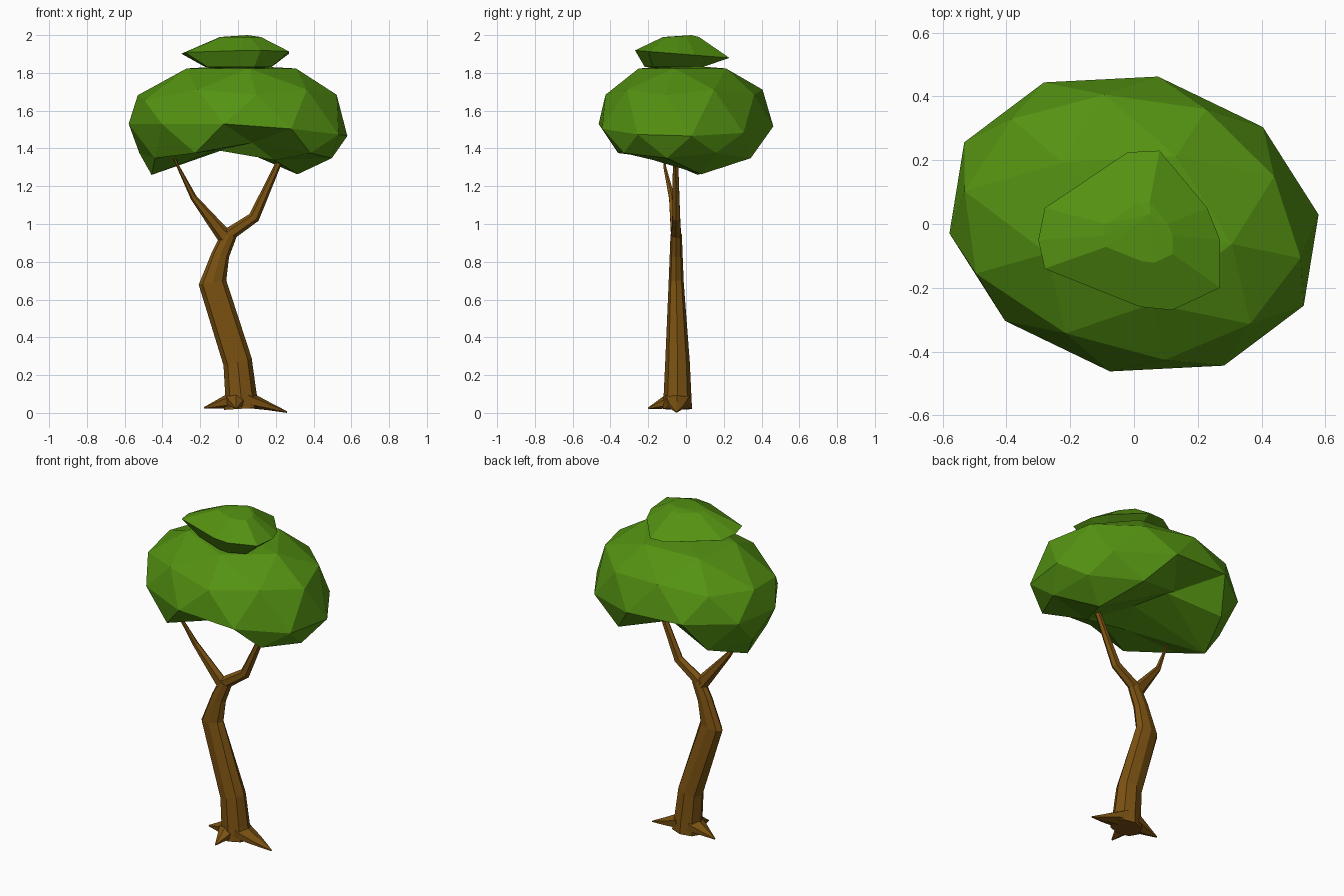
import bpy, bmesh
from math import cos, sin, pi, radians
from mathutils import Vector, Matrix

if "Cube" in bpy.data.objects:
    bpy.data.objects.remove(bpy.data.objects["Cube"])


def material(name, color):
    m = bpy.data.materials.new(name)
    m.diffuse_color = (*color, 1)
    m.use_nodes = True
    m.node_tree.nodes["Principled BSDF"].inputs["Base Color"].default_value = m.diffuse_color
    return m


BARK = material("bark", (0.20, 0.085, 0.006))
LEAF = material("leaf", (0.09, 0.29, 0.006))


def finish(bm, name, mat):
    bmesh.ops.recalc_face_normals(bm, faces=bm.faces)
    me = bpy.data.meshes.new(name)
    bm.to_mesh(me)
    bm.free()
    me.materials.append(mat)
    ob = bpy.data.objects.new(name, me)
    bpy.context.collection.objects.link(ob)
    return ob


def bridge(bm, rings):
    n = len(rings[0])
    for a, b in zip(rings, rings[1:]):
        for i in range(n):
            j = (i + 1) % n
            bm.faces.new((a[i], a[j], b[j], b[i]))


def tube(name, path, sides):
    """Faceted tube; path points are (x, y, z, in-plane radius, sideways radius)."""
    bm = bmesh.new()
    pts = [Vector(p[:3]) for p in path]
    rings = []
    for k, p in enumerate(pts):
        t = (pts[min(k + 1, len(pts) - 1)] - pts[max(k - 1, 0)]).normalized()
        ref = Vector((1, 0, 0)) if abs(t.y) > 0.8 else Vector((0, 1, 0))
        u = ref.cross(t).normalized()
        v = t.cross(u)
        ra, rb = path[k][3:]
        rings.append([bm.verts.new(p + u * ra * cos(2 * pi * i / sides)
                                   + v * rb * sin(2 * pi * i / sides))
                      for i in range(sides)])
    bridge(bm, rings)
    bm.faces.new(rings[0])
    bm.faces.new(rings[-1])
    return finish(bm, name, BARK)


# Crooked trunk
tube("trunk", [(0.02, -0.045, 0.022, 0.095, 0.077),
               (0.015, -0.045, 0.10, 0.083, 0.073),
               (-0.002, -0.045, 0.27, 0.077, 0.065),
               (-0.135, -0.052, 0.69, 0.074, 0.040),
               (-0.092, -0.052, 0.84, 0.047, 0.034),
               (-0.045, -0.052, 0.945, 0.040, 0.030)], 8)

# Forked branches
tube("left_branch", [(-0.06, -0.052, 0.92, 0.042, 0.030),
                     (-0.235, -0.075, 1.14, 0.017, 0.017),
                     (-0.315, -0.112, 1.30, 0.008, 0.008),
                     (-0.36, -0.12, 1.40, 0.006, 0.006)], 6)
tube("right_branch", [(-0.07, -0.052, 0.93, 0.036, 0.030),
                      (0.085, -0.052, 1.035, 0.030, 0.024),
                      (0.205, -0.055, 1.30, 0.017, 0.017),
                      (0.25, -0.06, 1.40, 0.013, 0.013)], 6)

# Broad pointed roots
tube("right_root", [(0.05, -0.045, 0.07, 0.045, 0.075),
                    (0.16, -0.048, 0.036, 0.022, 0.045),
                    (0.26, -0.05, 0.004, 0.004, 0.004)], 6)
tube("left_root", [(-0.03, -0.040, 0.067, 0.044, 0.070),
                   (-0.18, -0.02, 0.026, 0.004, 0.004)], 6)
tube("front_root", [(-0.01, -0.08, 0.065, 0.044, 0.06),
                    (-0.01, -0.20, 0.024, 0.004, 0.004)], 6)

# Main canopy: low-poly ball with a groove across its underside
bm = bmesh.new()
bmesh.ops.create_icosphere(bm, subdivisions=2, radius=1,
                           matrix=Matrix.Rotation(radians(-12), 4, 'Z'))
for v in bm.verts:
    h = v.co.z
    x, y, z = v.co.x * 0.587, v.co.y * 0.477, 1.53 + h * 0.345
    if h > 0.95:
        z = 1.84
    elif h > 0.3 and x < -0.4:
        x, z = x * 1.07, z - 0.03
    elif abs(h) < 0.1:
        z -= 0.11 * max(0, x)
    elif h < -0.7:
        # bottom row: two lobes left and right, arch between
        z = min(1.42, 1.26 + max(0, 0.285 - abs(x)))
        x *= 1.5 if x < -0.25 else 1.15 if x > 0.25 else 0.85
        y *= 0.9
    elif h < -0.1 and abs(x) < 0.15:
        # front and back ends of the groove tuck inward
        z, y = 1.43, y * 0.58
    v.co = (x - 0.1 * y, y - 0.035 * x, z)
finish(bm, "canopy", LEAF)

# Small top tuft: irregular rim with shrunken rings above and below
rim = [(-0.28, 0.05), (-0.02, 0.225), (0.08, 0.23), (0.23, 0.05), (0.27, -0.05),
       (0.27, -0.20), (0.12, -0.27), (0.02, -0.26), (-0.28, -0.14), (-0.30, -0.05)]
bm = bmesh.new()
rings = []
for s, z, tilt, dy in ((0.62, 1.832, 0, -0.04), (1, 1.90, -0.08, 0), (0.38, 1.99, 0, 0)):
    rings.append([bm.verts.new((0.03 + (x - 0.03) * s, dy - 0.03 + (y + 0.03) * s,
                                z + tilt * (y + 0.03))) for x, y in rim])
bridge(bm, rings)
for ring, c in ((rings[0], (0.02, -0.06, 1.81)), (rings[-1], (0.05, 0.03, 2.0))):
    tip = bm.verts.new(c)
    for i in range(len(ring)):
        bm.faces.new((ring[i], ring[(i + 1) % len(ring)], tip))
finish(bm, "top_tuft", LEAF)
